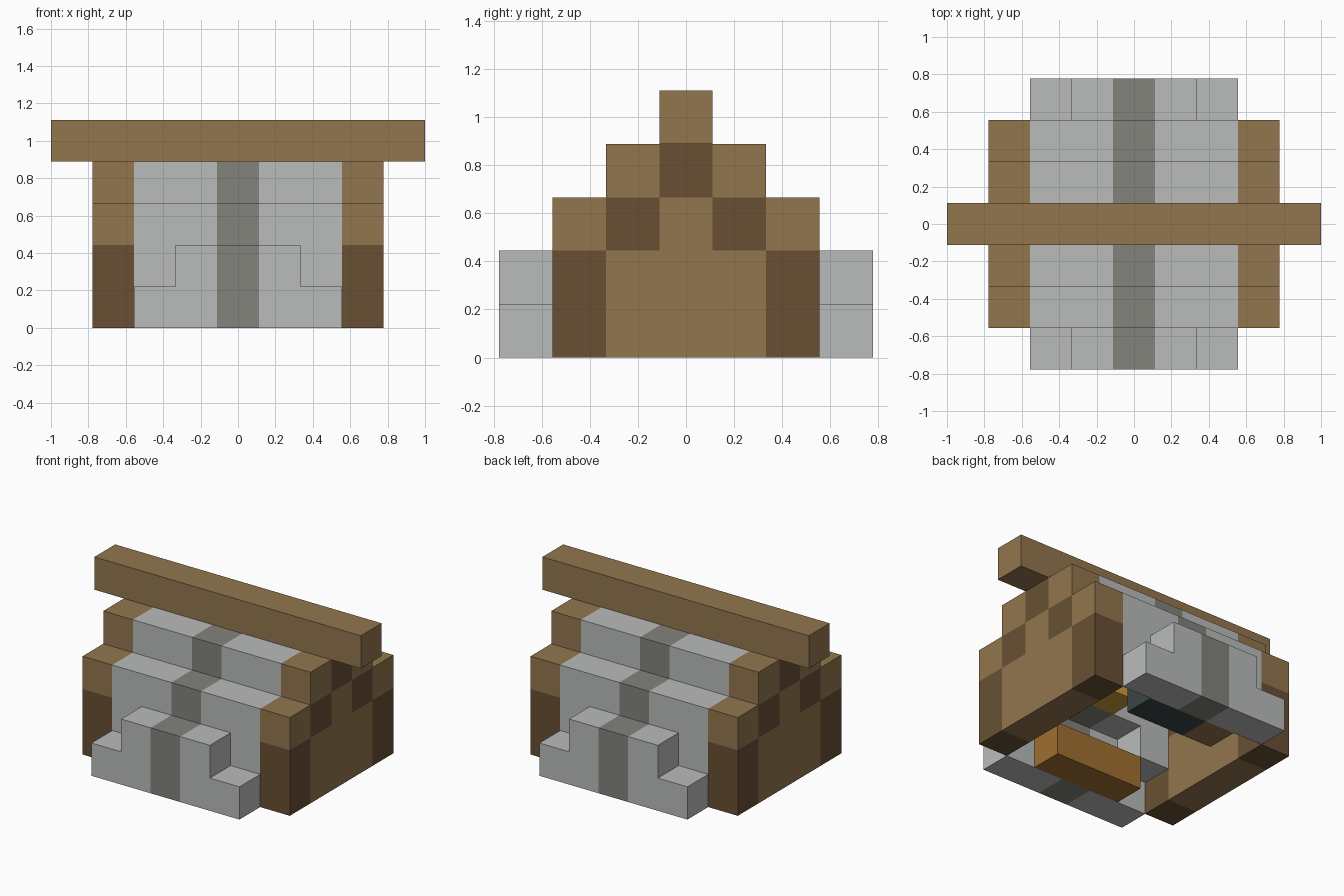
import bpy
import bmesh
from mathutils import Vector

UNIT = 2 / 9  # edge of one building block

if "Cube" in bpy.data.objects:
    bpy.data.objects.remove(bpy.data.objects["Cube"], do_unlink=True)


def make_material(name, rgb):
    linear = [((c / 255 + 0.055) / 1.055) ** 2.4 for c in rgb] + [1.0]
    mat = bpy.data.materials.new(name)
    mat.use_nodes = True
    mat.diffuse_color = linear
    mat.node_tree.nodes["Principled BSDF"].inputs["Base Color"].default_value = linear
    return mat


timber = make_material("timber brown", (146, 118, 78))
dark_timber = make_material("dark timber", (104, 80, 52))
stone = make_material("light stone", (186, 188, 187))
dark_stone = make_material("dark stone", (131, 131, 124))
chest_wood = make_material("golden wood", (160, 111, 48))
iron = make_material("black iron", (60, 68, 70))
lamp_yellow = make_material("lamp yellow", (202, 160, 55))


def box(xs, ys, zs):
    """Block cells in inclusive ranges."""
    return {(x, y, z)
            for x in range(xs[0], xs[1] + 1)
            for y in range(ys[0], ys[1] + 1)
            for z in range(zs[0], zs[1] + 1)}


def build(name, cells, materials, rule=lambda x, y, z: 0):
    """Outer shell of a set of blocks, coloured per block by a rule."""
    bm = bmesh.new()
    for cell in sorted(cells):
        centre = Vector(cell) + Vector((0, 0, 0.5))
        for axis in range(3):
            for sign in (-1, 1):
                normal = Vector((0, 0, 0))
                normal[axis] = sign
                if tuple(int(c) for c in Vector(cell) + normal) in cells:
                    continue
                u = Vector((0, 0, 0))
                u[(axis + 1) % 3] = 0.5
                v = normal.cross(u)
                mid = centre + normal / 2
                corners = (mid - u - v, mid + u - v, mid + u + v, mid - u + v)
                face = bm.faces.new([bm.verts.new(c * UNIT) for c in corners])
                face.material_index = rule(*cell)
    bmesh.ops.remove_doubles(bm, verts=bm.verts[:], dist=0.001)
    mesh = bpy.data.meshes.new(name)
    bm.to_mesh(mesh)
    bm.free()
    for mat in materials:
        mesh.materials.append(mat)
    obj = bpy.data.objects.new(name, mesh)
    bpy.context.collection.objects.link(obj)


def gable_rule(x, y, z):
    # Dark corner posts, then dark blocks stepping up under the roof
    return int(abs(y) == 2 and z < 2 or abs(y) + z == 3 and z >= 2)


def stripe_rule(x, y, z):
    return int(x == 0)


# Ridge beam
build("ridge_beam", box((-4, 4), (0, 0), (4, 4)), [timber])

# Stepped gable walls
for side, x in (("left", 3), ("right", -3)):
    cells = box((x, x), (-2, 2), (0, 2)) | box((x, x), (-1, 1), (3, 3))
    build(side + "_gable_wall", cells, [timber, dark_timber], gable_rule)

# Roof courses, eaves and lamps on both slopes
for end, s in (("front", -1), ("back", 1)):
    greys = [stone, dark_stone]
    build(end + "_upper_roof", box((-2, 2), (s, s), (3, 3)), greys, stripe_rule)
    build(end + "_lower_roof", box((-2, 2), (2 * s, 2 * s), (2, 2)), greys, stripe_rule)
    eaves = box((-2, 2), (3 * s, 3 * s), (0, 0)) | box((-1, 1), (3 * s, 3 * s), (1, 1))
    build(end + "_stepped_eaves", eaves, greys, stripe_rule)
    for side, x in (("left", 2), ("right", -2)):
        build(end + "_" + side + "_corner_stone", {(x, 2 * s, 1)}, [stone])
    build(end + "_lamp", {(0, s, 2)}, [lamp_yellow])

# Furniture inside
build("long_chest", box((-1, 1), (-2, -2), (0, 0)), [chest_wood])
build("work_table", {(-1, 2, 0)}, [timber])
build("iron_stove", box((0, 1), (2, 2), (0, 0)), [iron])
